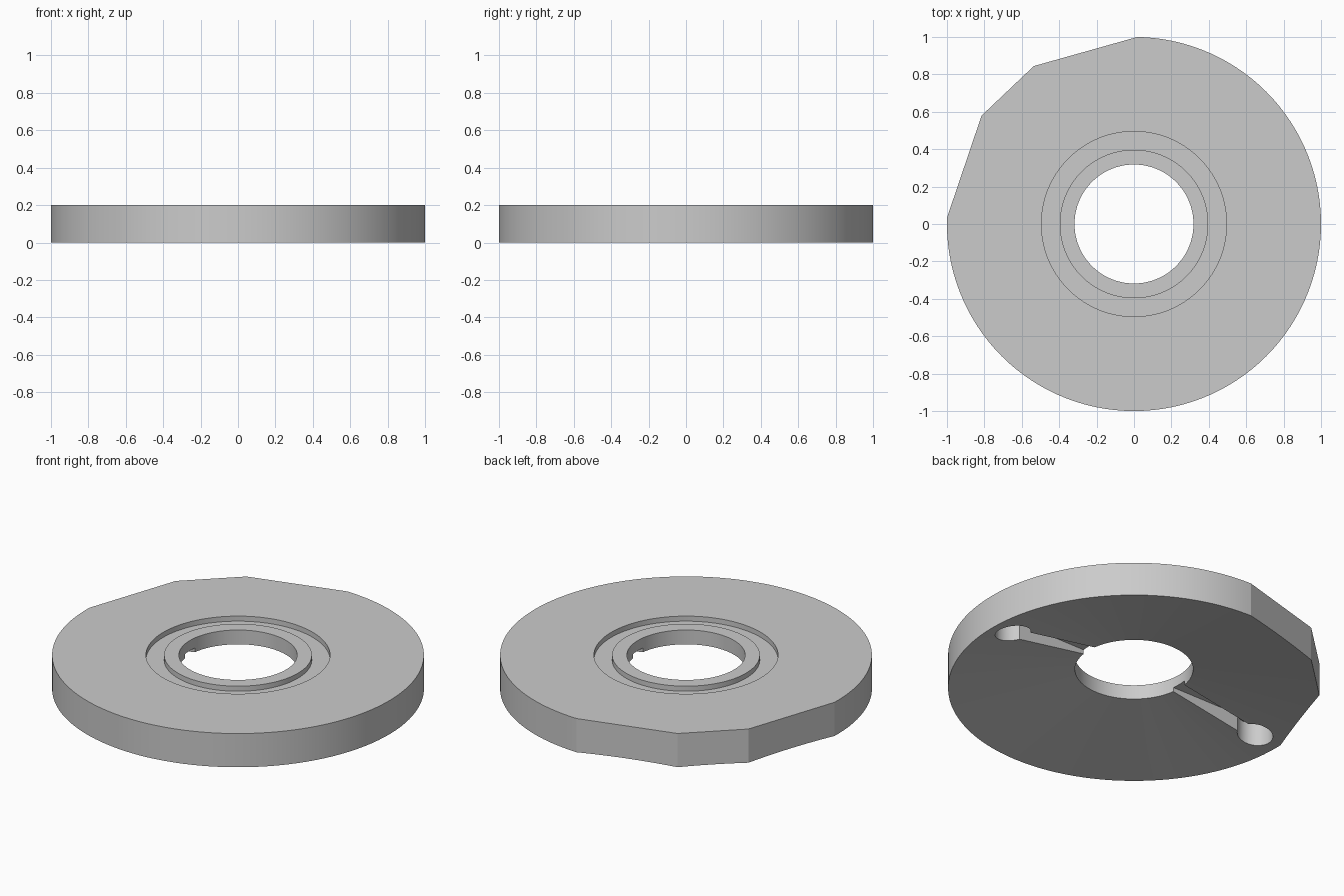
import bpy, bmesh, math

if "Cube" in bpy.data.objects:
    bpy.data.objects.remove(bpy.data.objects["Cube"], do_unlink=True)

grey = bpy.data.materials.new("plain_grey")
grey.use_nodes = True
colour = (0.6, 0.6, 0.6, 1)
grey.diffuse_color = colour
grey.node_tree.nodes["Principled BSDF"].inputs["Base Color"].default_value = colour

HEIGHT, BORE, HUB_Z = 0.2, 0.318, 0.115
SLOPE = HUB_Z / (1 - BORE)
CORNERS = [math.radians(a) for a in (89, 122.4, 144.6, 178)]
steps = [math.radians(3 * i) for i in range(120)]
angles = sorted(CORNERS + [a for a in steps
                           if min(abs(a - c) for c in CORNERS) > 0.024
                           and not CORNERS[0] < a < CORNERS[1] - 9
                           ])


def rim_radius(angle):
    """Rim is round except for three straight flats."""
    for a, b in zip(CORNERS, CORNERS[1:]):
        if a <= angle <= b:
            return math.cos((b - a) / 2) / math.cos(angle - (a + b) / 2)
    return 1.0


def ring(bm, radius, z):
    """radius or z may be a function of the angle."""
    verts = []
    for a in angles:
        r = radius(a) if callable(radius) else radius
        h = z(a) if callable(z) else z
        verts.append(bm.verts.new((r * math.cos(a), r * math.sin(a), h)))
    return verts


# Disc body: flat top with a ring groove, bore, and a hollow conical underside
bm = bmesh.new()
floor = HEIGHT - 0.03
profile = [
    (rim_radius, lambda a: SLOPE * (1 - rim_radius(a))),
    (rim_radius, HEIGHT),
    (0.495, HEIGHT), (0.495, floor),
    (0.397, floor), (0.397, HEIGHT),
    (BORE, HEIGHT), (BORE, HUB_Z),
]
rings = [ring(bm, r, z) for r, z in profile]
for lower, upper in zip(rings, rings[1:] + rings[:1]):
    for i in range(len(angles)):
        j = (i + 1) % len(angles)
        bm.faces.new((lower[i], lower[j], upper[j], upper[i]))
bmesh.ops.recalc_face_normals(bm, faces=bm.faces)
mesh = bpy.data.meshes.new("disc")
bm.to_mesh(mesh)
bm.free()
disc = bpy.data.objects.new("disc", mesh)
bpy.context.collection.objects.link(disc)
mesh.materials.append(grey)


def cut(cutter):
    cutter.hide_render = True
    cutter.data.materials.append(grey)
    mod = disc.modifiers.new("cut", "BOOLEAN")
    mod.operation, mod.solver, mod.object = "DIFFERENCE", "EXACT", cutter
    bpy.ops.object.select_all(action="DESELECT")
    disc.select_set(True)
    bpy.context.view_layer.objects.active = disc
    bpy.ops.object.modifier_apply(modifier=mod.name)
    bpy.data.objects.remove(cutter, do_unlink=True)


# Straight slot across the underside
bpy.ops.mesh.primitive_cube_add(size=1, location=(0, 0, 0.02))
slot = bpy.context.object
slot.name = "slot_cutter"
slot.scale = (1.7, 0.092, 0.24)
bpy.context.view_layer.update()
cut(slot)

# Blind round pocket at each end of the slot
for side in (-1, 1):
    bpy.ops.mesh.primitive_cylinder_add(vertices=48, radius=0.096, depth=0.3,
                                        location=(side * 0.85, 0, 0))
    pocket = bpy.context.object
    pocket.name = "pocket_cutter"
    cut(pocket)

bpy.ops.object.select_all(action="DESELECT")
disc.select_set(True)
bpy.context.view_layer.objects.active = disc
bpy.ops.object.shade_smooth_by_angle(angle=math.radians(8.5))
